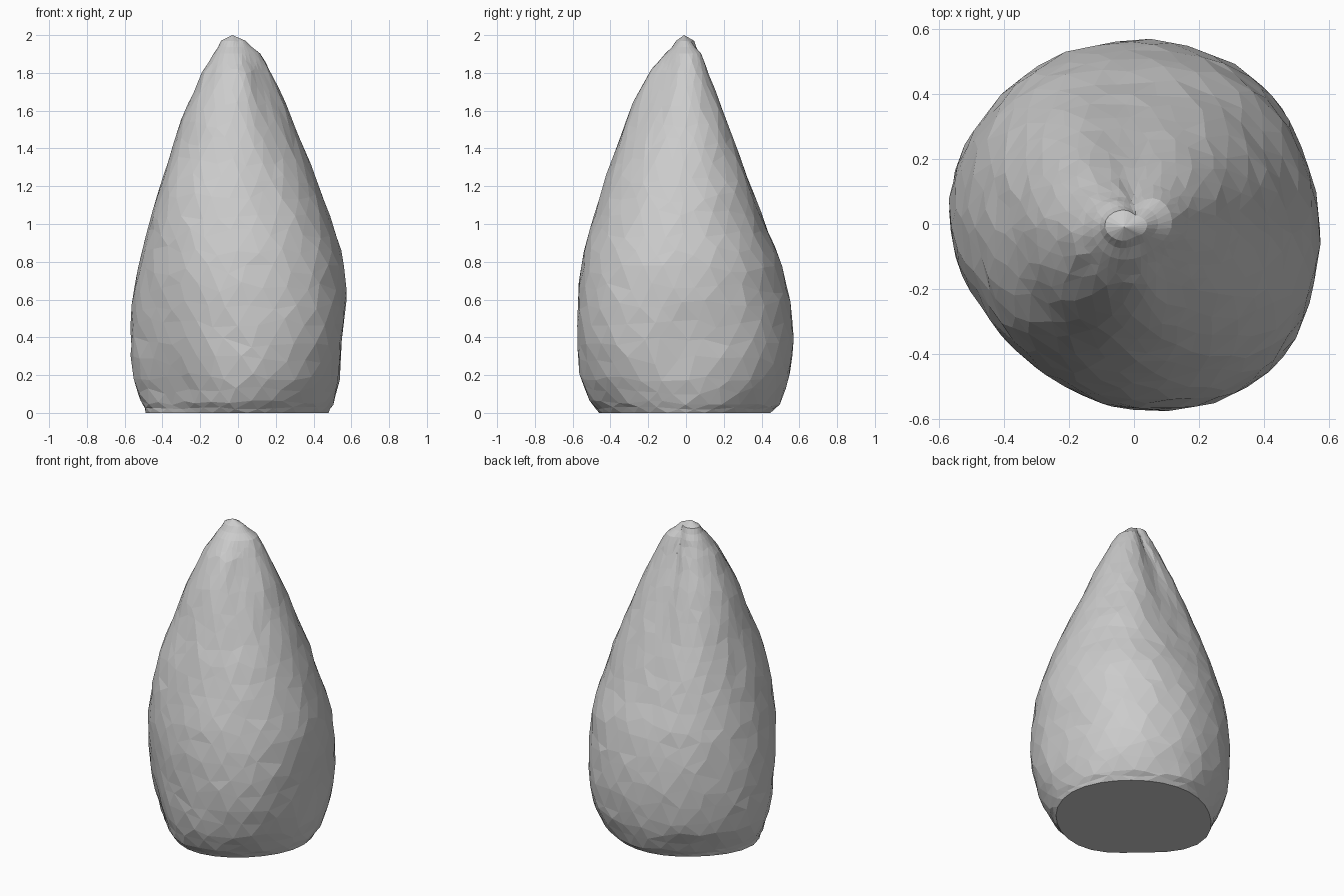
import bpy
import bmesh
import math
import random

default_cube = bpy.data.objects.get("Cube")
if default_cube:
    bpy.data.objects.remove(default_cube, do_unlink=True)

rng = random.Random(4)
SEGMENTS = 30
LEVELS = 26

# Height of each control section, then its radius in millis-free hundredths
# going round from +x towards +y in eighths of a turn
SECTIONS = [
    (0.0, (48, 45, 45, 45, 49, 41, 46, 46)),
    (0.05, (51, 50, 50, 48, 51, 43, 51, 50)),
    (0.2, (54, 56, 55, 55, 56, 47, 56, 57)),
    (0.4, (55, 58, 57, 57, 57, 51, 57, 61)),
    (0.6, (57, 57, 55, 56, 56, 53, 57, 61)),
    (0.8, (56, 54, 50, 53, 52, 53, 55, 58)),
    (1.0, (50, 47, 42, 47, 47, 50, 50, 52)),
    (1.2, (43, 41, 34, 40, 41, 45, 44, 44)),
    (1.4, (35, 33, 26, 32, 35, 37, 37, 35)),
    (1.6, (27, 25, 18, 24, 28, 30, 30, 26)),
    (1.8, (18, 16, 10, 15, 19, 20, 20, 16)),
    (1.9, (12, 11, 6, 10, 13, 13, 11, 10)),
    (1.97, (4, 3, 3, 6, 9, 7, 4, 4)),
]


def smooth_blend(before, start, end, after, t):
    """Catmull-Rom blend from start to end."""
    slope_in, slope_out = (end - before) / 2, (after - start) / 2
    ease = t * t * (3 - 2 * t)
    return (start + (end - start) * ease
            + slope_in * t * (1 - t) ** 2 - slope_out * t * t * (1 - t))


def section_radius(radii, angle):
    count = len(radii)
    place = angle / math.tau * count
    i = math.floor(place)
    return smooth_blend(*(radii[(i + k) % count] for k in (-1, 0, 1, 2)), place - i) / 100


def rock_radius(position, angle):
    """Radius at a fractional section position."""
    i = min(int(position), len(SECTIONS) - 2)
    rows = [SECTIONS[min(max(i + k, 0), len(SECTIONS) - 1)][1] for k in (-1, 0, 1, 2)]
    return smooth_blend(*(section_radius(row, angle) for row in rows), position - i)


def section_height(position):
    i = min(int(position), len(SECTIONS) - 2)
    low, high = SECTIONS[i][0], SECTIONS[i + 1][0]
    return low + (high - low) * (position - i)


# Staggered rings make an irregular triangular surface
bm = bmesh.new()
rings = []
for level in range(LEVELS):
    position = level / (LEVELS - 1) * (len(SECTIONS) - 1)
    inner = 0 < level < LEVELS - 3
    ring = []
    for s in range(SEGMENTS):
        wobble = rng.uniform(-0.2, 0.2) if inner else 0
        angle = math.tau * (s + level % 2 / 2 + wobble) / SEGMENTS
        place = position + (rng.uniform(-0.15, 0.15) if inner else 0)
        r = rock_radius(place, angle) + (rng.uniform(-1, 1) * 0.004 if inner else 0)
        ring.append(bm.verts.new((r * math.cos(angle), r * math.sin(angle), section_height(place))))
    rings.append(ring)

for level, (low, high) in enumerate(zip(rings, rings[1:])):
    for s in range(SEGMENTS):
        n = (s + 1) % SEGMENTS
        if level % 2:
            bm.faces.new((low[s], high[n], high[s]))
            bm.faces.new((low[s], low[n], high[n]))
        else:
            bm.faces.new((low[s], low[n], high[s]))
            bm.faces.new((low[n], high[n], high[s]))

# Rounded tip and flat underside
tip = bm.verts.new((-0.03, -0.01, 2))
for s in range(SEGMENTS):
    bm.faces.new((rings[-1][s], rings[-1][(s + 1) % SEGMENTS], tip))
bm.faces.new(rings[0][::-1])
bmesh.ops.recalc_face_normals(bm, faces=bm.faces)

mesh = bpy.data.meshes.new("standing_rock")
bm.to_mesh(mesh)
bm.free()
rock = bpy.data.objects.new("standing_rock", mesh)
bpy.context.collection.objects.link(rock)

# Stone colour
stone = bpy.data.materials.new("light_grey_stone")
stone.use_nodes = True
colour = (0.6, 0.6, 0.6, 1)
stone.diffuse_color = colour
stone.node_tree.nodes["Principled BSDF"].inputs["Base Color"].default_value = colour
mesh.materials.append(stone)
